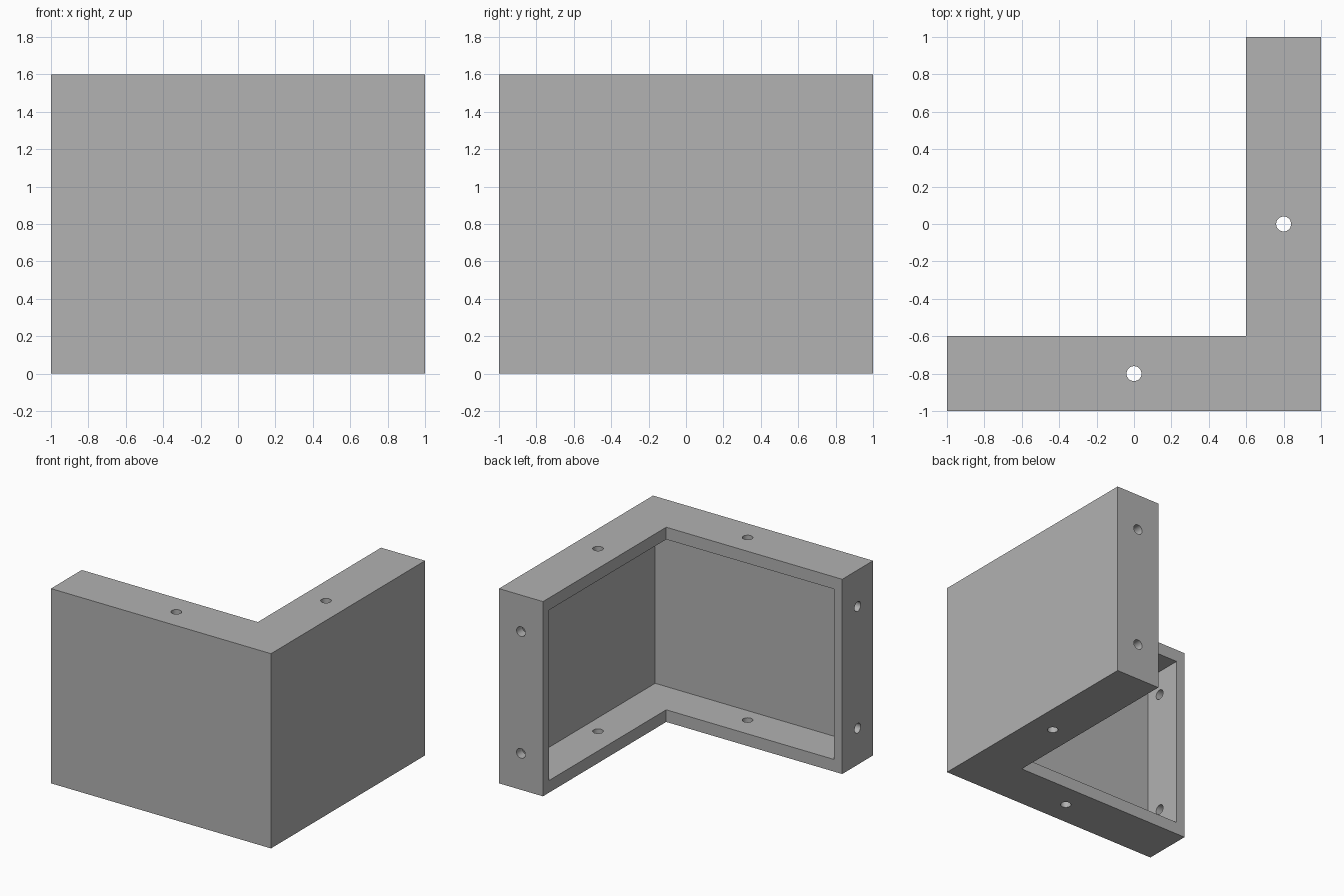
import bpy, bmesh
from mathutils import Matrix

cube = bpy.data.objects.get("Cube")
if cube:
    bpy.data.objects.remove(cube, do_unlink=True)

SIZE, HEIGHT, DEPTH = 1.0, 1.6, 0.4
SHELF, WALL, END = 0.1, 0.065, 0.077      # panel thicknesses
HOLE = 0.04                               # hole radius

grey = bpy.data.materials.new("grey")
grey.use_nodes = True
grey.diffuse_color = (0.445, 0.445, 0.445, 1)
grey.node_tree.nodes["Principled BSDF"].inputs["Base Color"].default_value = grey.diffuse_color


def finish(name, bm):
    bmesh.ops.recalc_face_normals(bm, faces=bm.faces)
    mesh = bpy.data.meshes.new(name)
    bm.to_mesh(mesh)
    bm.free()
    mesh.materials.append(grey)
    ob = bpy.data.objects.new(name, mesh)
    bpy.context.collection.objects.link(ob)
    return ob


def corner_prism(name, outer, inner, end, z0, z1):
    """Upright L-shaped prism with its corner at front left."""
    pts = [(-end, -outer), (outer, -outer), (outer, end),
           (inner, end), (inner, -inner), (-end, -inner)]
    bm = bmesh.new()
    face = bm.faces.new([bm.verts.new((x, y, z0)) for x, y in pts])
    ext = bmesh.ops.extrude_face_region(bm, geom=[face])
    top = [v for v in ext["geom"] if isinstance(v, bmesh.types.BMVert)]
    bmesh.ops.translate(bm, verts=top, vec=(0, 0, z1 - z0))
    return finish(name, bm)


def drill(name, centre, axis):
    """Cylinder cutter along an axis."""
    turn = {"X": Matrix.Rotation(1.5707963, 4, "Y"),
            "Y": Matrix.Rotation(1.5707963, 4, "X"),
            "Z": Matrix.Identity(4)}[axis]
    bm = bmesh.new()
    bmesh.ops.create_cone(bm, cap_ends=True, segments=32, radius1=HOLE, radius2=HOLE,
                          depth=0.3, matrix=Matrix.Translation(centre) @ turn)
    return finish(name, bm)


# Corner frame and the cavity that leaves two walls, two shelves and two ends
frame = corner_prism("corner_frame", SIZE, SIZE - DEPTH, SIZE, 0, HEIGHT)
cutters = [corner_prism("cavity", SIZE - WALL, SIZE - DEPTH - 0.1, SIZE - END,
                        SHELF, HEIGHT - SHELF)]

# Screw holes through shelves and ends
mid = SIZE - DEPTH / 2
for z in (0, HEIGHT):
    cutters.append(drill("shelf_hole", (0, -mid, z), "Z"))
    cutters.append(drill("shelf_hole", (mid, 0, z), "Z"))
for z in (0.3, HEIGHT - 0.3):
    cutters.append(drill("end_hole", (-SIZE, -mid, z), "X"))
    cutters.append(drill("end_hole", (mid, SIZE, z), "Y"))

# Cut, then discard the cutters
bpy.context.view_layer.objects.active = frame
frame.select_set(True)
for cutter in cutters:
    mod = frame.modifiers.new("cut", "BOOLEAN")
    mod.operation = "DIFFERENCE"
    mod.solver = "EXACT"
    mod.object = cutter
    bpy.ops.object.modifier_apply(modifier=mod.name)
    bpy.data.objects.remove(cutter, do_unlink=True)

bpy.ops.object.shade_smooth_by_angle(angle=0.6)
